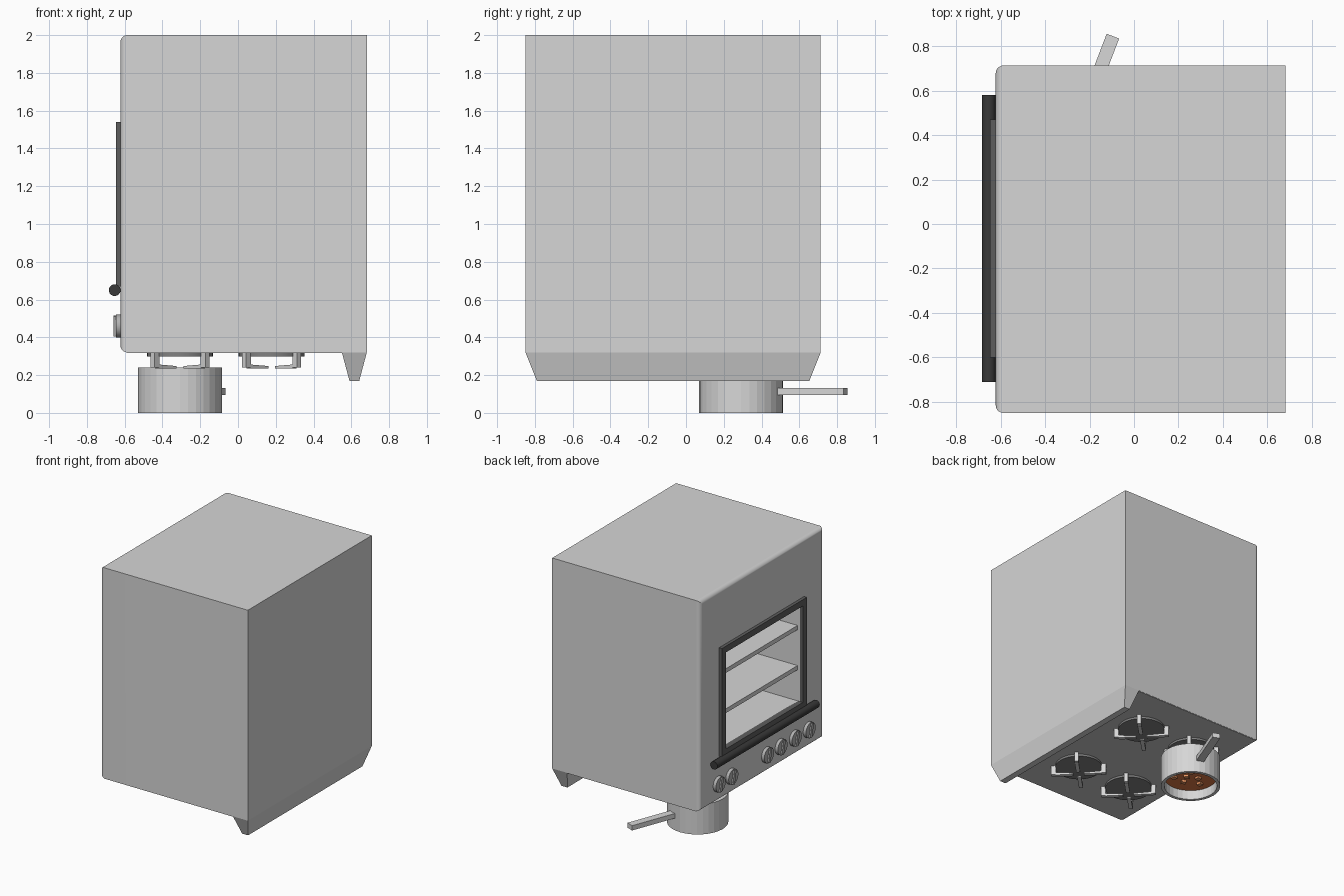
import bpy, bmesh, math, random
from mathutils import Vector, Matrix

if "Cube" in bpy.data.objects:
    bpy.data.objects.remove(bpy.data.objects["Cube"])

random.seed(3)


def mat(name, r, g, b):
    m = bpy.data.materials.new(name)
    m.diffuse_color = (r, g, b, 1)
    m.use_nodes = True
    m.node_tree.nodes["Principled BSDF"].inputs["Base Color"].default_value = m.diffuse_color
    return m


STEEL = mat("light steel", 0.67, 0.67, 0.67)
HOB = mat("hob grey", 0.57, 0.57, 0.57)
KNOB = mat("knob grey", 0.45, 0.45, 0.45)
FRAME = mat("dark frame", 0.11, 0.11, 0.11)
BLACK = mat("handle black", 0.04, 0.04, 0.04)
BURNER = mat("burner grey", 0.22, 0.22, 0.22)
PAN = mat("pan metal", 0.68, 0.68, 0.68)
SOUP = mat("stew brown", 0.70, 0.19, 0.06)
CHUNK = mat("chunk orange", 0.80, 0.30, 0.12)


def finish(name, bm, m, smooth=False):
    bmesh.ops.recalc_face_normals(bm, faces=bm.faces)
    me = bpy.data.meshes.new(name)
    bm.to_mesh(me)
    bm.free()
    ob = bpy.data.objects.new(name, me)
    bpy.context.collection.objects.link(ob)
    me.materials.append(m)
    if smooth:
        bpy.ops.object.select_all(action='DESELECT')
        ob.select_set(True)
        bpy.context.view_layer.objects.active = ob
        bpy.ops.object.shade_smooth_by_angle(angle=math.radians(35))
    return ob


def add_box(bm, lo, hi, mx=Matrix()):
    lo, hi = Vector(lo), Vector(hi)
    return bmesh.ops.create_cube(bm, size=1, matrix=mx @ Matrix.Translation((lo + hi) / 2)
                                 @ Matrix.Diagonal((*(hi - lo), 1)))['verts']


def box(name, lo, hi, m):
    bm = bmesh.new()
    add_box(bm, lo, hi)
    return finish(name, bm, m)


def cyl(name, c, r, depth, axis, m, n=32):
    bm = bmesh.new()
    rot = {'x': Matrix.Rotation(math.pi / 2, 4, 'Y'),
           'y': Matrix.Rotation(math.pi / 2, 4, 'X'), 'z': Matrix()}[axis]
    bmesh.ops.create_cone(bm, cap_ends=True, segments=n, radius1=r, radius2=r,
                          depth=depth, matrix=Matrix.Translation(c) @ rot)
    return finish(name, bm, m, True)


# Body with rounded door-side edges; cavity is pushed in from the door face
X0, X1, Y0, Y1, Z0, Z1 = -0.622, 0.682, -0.85, 0.713, 0.32, 2.0
WY0, WY1, WZ0, WZ1 = -0.55, 0.42, 0.72, 1.49
bm = bmesh.new()
add_box(bm, (X0, Y0, Z0), (X1, Y1, Z1))
edges = [e for e in bm.edges if all(v.co.x < 0 for v in e.verts)]
bmesh.ops.bevel(bm, geom=edges, offset=0.035, segments=5, profile=0.5, affect='EDGES')
door = min(bm.faces, key=lambda f: f.calc_center_median().x)
bmesh.ops.inset_region(bm, faces=[door], thickness=0.1)
for v in door.verts:
    v.co.y = WY0 if v.co.y < -0.07 else WY1
    v.co.z = WZ0 if v.co.z < 1.1 else WZ1
cavity = bmesh.ops.extrude_face_region(bm, geom=[door])
for v in cavity['geom']:
    if isinstance(v, bmesh.types.BMVert):
        v.co.x = 0.45
if door.is_valid:
    bmesh.ops.delete(bm, geom=[door], context='FACES_ONLY')
body = finish("oven_body", bm, STEEL, True)
wn = body.modifiers.new("flat_panels", 'WEIGHTED_NORMAL')
wn.keep_sharp = True

# Hob plate
box("hob_plate", (X0 + 0.035, Y0 + 0.002, Z0 - 0.004), (0.56, Y1 - 0.002, Z0 + 0.002), HOB)

# Tapered splash panel
bm = bmesh.new()
for v in add_box(bm, (0.55, Y0, 0.17), (X1, Y1, Z0)):
    if v.co.z < 0.2:
        v.co.x += 0.04 if v.co.x < 0.6 else -0.04
        v.co.y += 0.06 if v.co.y < 0 else -0.06
finish("splash_panel", bm, STEEL)

# Window frame
bm = bmesh.new()
FX0, FX1, T = -0.647, -0.6, 0.05
for z in (WZ0 - T, WZ1):
    add_box(bm, (FX0, WY0 - T, z), (FX1, WY1 + T, z + T))
for y in (WY0 - T, WY1):
    add_box(bm, (FX0, y, WZ0), (FX1, y + T, WZ1))
finish("window_frame", bm, FRAME)

# Oven shelves
for i, z in enumerate((0.985, 1.305)):
    box(f"oven_shelf_{i}", (-0.6, WY0, z - 0.017), (0.45, WY1, z + 0.017), STEEL)

# Door handle
cyl("door_handle", (-0.653, -0.065, 0.65), 0.031, 1.29, 'y', BLACK, 24)

# Knobs with tilted grip bars
for i, y in enumerate((0.485, 0.325, -0.125, -0.295, -0.475, -0.65)):
    cyl(f"knob_{i}", (-0.632, y, 0.46), 0.061, 0.03, 'x', KNOB)
    bm = bmesh.new()
    add_box(bm, (-0.01, -0.013, -0.055), (0.01, 0.013, 0.055),
            Matrix.Translation((-0.648, y, 0.46)) @ Matrix.Rotation(math.radians(12), 4, 'X'))
    finish(f"knob_grip_{i}", bm, KNOB)

# Burners with four-armed pan supports
for i, (x, y) in enumerate([(x, y) for x in (-0.307, 0.178) for y in (0.3, -0.43)]):
    cyl(f"burner_{i}", (x, y, 0.31), 0.175, 0.022, 'z', BURNER)
    bm = bmesh.new()
    for k in range(4):
        mx = Matrix.Translation((x, y, 0)) @ Matrix.Rotation(math.pi / 4 + k * math.pi / 2, 4, 'Z')
        add_box(bm, (0.17, -0.015, 0.24), (0.205, 0.015, 0.32), mx)
        # foot tapers towards the middle
        for v in add_box(bm, (0.04, -0.015, 0.236), (0.172, 0.015, 0.256), mx):
            if (v.co - Vector((x, y, v.co.z))).length < 0.1 and v.co.z > 0.25:
                v.co.z -= 0.008
    finish(f"pan_support_{i}", bm, PAN)

# Inverted pan: lathed profile, open at z = 0
PC = Vector((-0.307, 0.292, 0))
bm = bmesh.new()
prof = [(0, 0.24), (0.222, 0.24), (0.222, 0), (0.197, 0), (0.197, 0.22), (0, 0.22)]
vs = [bm.verts.new((PC.x + r, PC.y, z)) for r, z in prof]
es = [bm.edges.new(p) for p in zip(vs, vs[1:])]
bmesh.ops.spin(bm, geom=vs + es, cent=PC, axis=(0, 0, 1), angle=2 * math.pi, steps=32)
bmesh.ops.remove_doubles(bm, verts=bm.verts, dist=1e-4)
finish("pan", bm, PAN)

# Pan handle
bm = bmesh.new()
add_box(bm, (0.21, -0.03, 0.095), (0.592, 0.03, 0.133),
        Matrix.Translation(PC) @ Matrix.Rotation(math.radians(69), 4, 'Z'))
finish("pan_handle", bm, PAN)

# Stew and floating chunks
cyl("stew", PC + Vector((0, 0, 0.115)), 0.198, 0.08, 'z', SOUP)
bm = bmesh.new()
for k in range(7):
    a, r = k * 2.4, 0.04 + 0.017 * k
    mx = (Matrix.Translation(PC + Vector((r * math.cos(a), r * math.sin(a), 0.073)))
          @ Matrix.Rotation(random.uniform(0, 3), 4, 'Z'))
    add_box(bm, (-0.018, -0.018, -0.016), (0.018, 0.018, 0.016), mx)
finish("stew_chunks", bm, CHUNK)
